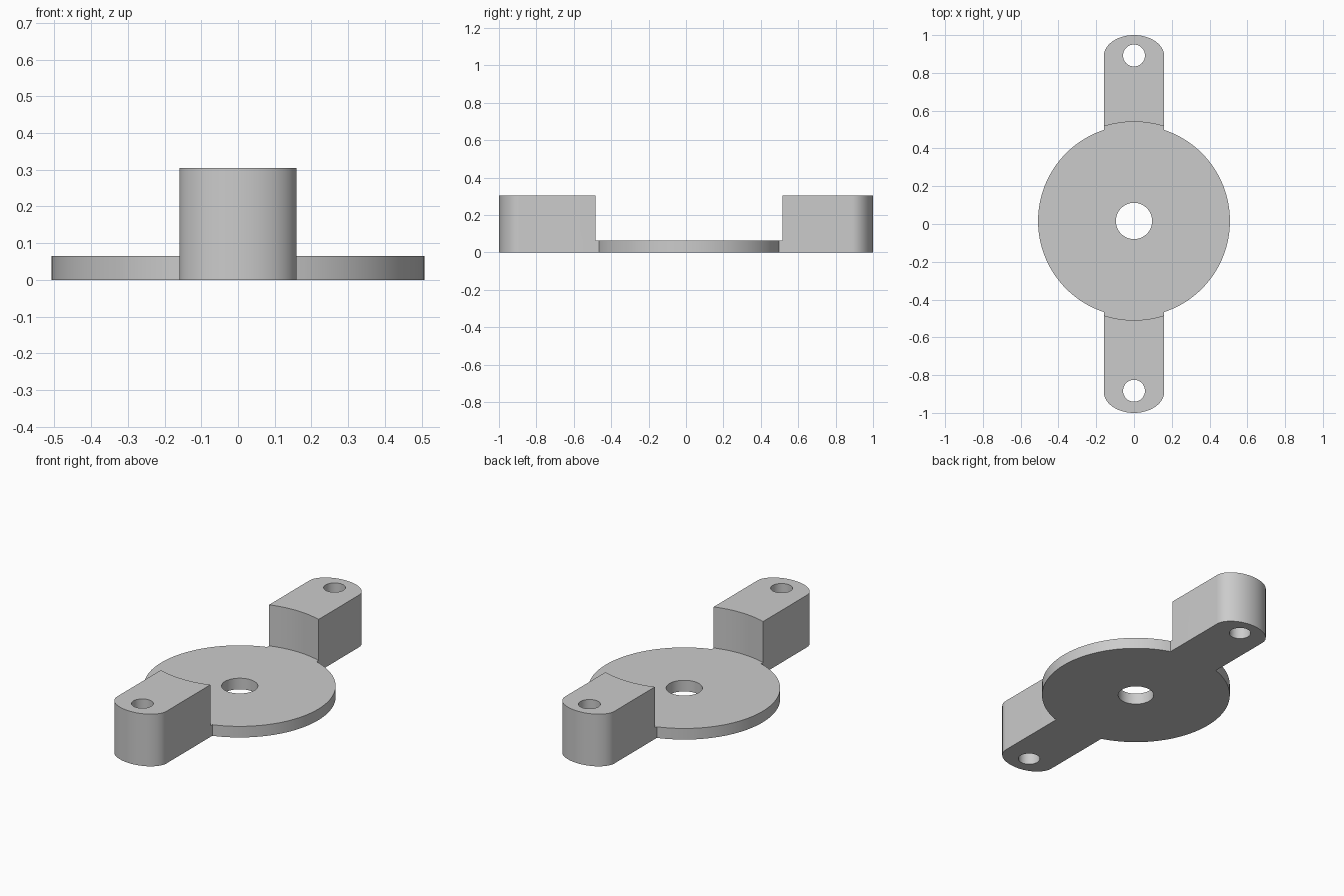
import bpy
import bmesh
import math

cube = bpy.data.objects.get("Cube")
if cube:
    bpy.data.objects.remove(cube, do_unlink=True)

CENTRE_Y = 0.016
DISC_R, CLEAR_R, BORE_R, BOLT_R = 0.508, 0.525, 0.096, 0.058
ARM_HALF, ARM_H, DISC_H = 0.16, 0.305, 0.065
ARM_END = 0.888      # where the rounded tip begins
TIP = 1.0 - ARM_END  # depth of the rounded tip

grey = bpy.data.materials.new("plain_grey")
grey.use_nodes = True
colour = (0.6, 0.6, 0.6, 1)
grey.diffuse_color = colour
grey.node_tree.nodes["Principled BSDF"].inputs["Base Color"].default_value = colour


def arc(cy, rx, ry, start, end, steps):
    """Points along an elliptical arc centred on x = 0."""
    angles = [start + (end - start) * i / steps for i in range(steps + 1)]
    return [(rx * math.cos(a), cy + ry * math.sin(a)) for a in angles]


def prism(name, outline, z0, z1):
    """Extrude a closed outline from z0 to z1."""
    bm = bmesh.new()
    base = bm.faces.new([bm.verts.new((x, y, z0)) for x, y in outline])
    top = bmesh.ops.extrude_face_region(bm, geom=[base])["geom"]
    for v in top:
        if isinstance(v, bmesh.types.BMVert):
            v.co.z = z1
    bmesh.ops.recalc_face_normals(bm, faces=bm.faces)
    mesh = bpy.data.meshes.new(name)
    bm.to_mesh(mesh)
    bm.free()
    obj = bpy.data.objects.new(name, mesh)
    bpy.context.collection.objects.link(obj)
    mesh.materials.append(grey)
    return obj


def cylinder(name, cy, r, z0, z1, sides):
    return prism(name, arc(cy, r, r, 0, math.tau, sides)[:-1], z0, z1)


# Footprint: round disc with a round-ended arm at the front and back
join = math.acos(ARM_HALF / DISC_R)
pi = math.pi
outline = (arc(CENTRE_Y, DISC_R, DISC_R, -join, join, 60)
           + arc(ARM_END, ARM_HALF, TIP, 0, pi, 40)
           + arc(CENTRE_Y, DISC_R, DISC_R, pi - join, pi + join, 60)
           + arc(-ARM_END, ARM_HALF, TIP, pi, 2 * pi, 40))
bracket = prism("mounting_bracket", outline, 0, ARM_H)

# Clearance above the disc, centre bore and bolt holes
cutters = [
    cylinder("disc_clearance", CENTRE_Y, CLEAR_R, DISC_H, 1, 160),
    cylinder("centre_bore", CENTRE_Y, BORE_R, -1, 1, 64),
    cylinder("back_bolt_hole", 0.892, BOLT_R, -1, 1, 48),
    cylinder("front_bolt_hole", -0.883, BOLT_R, -1, 1, 48),
]
bpy.ops.object.select_all(action="DESELECT")
bpy.context.view_layer.objects.active = bracket
bracket.select_set(True)
for cutter in cutters:
    cutter.hide_render = True
    mod = bracket.modifiers.new(cutter.name, "BOOLEAN")
    mod.operation = "DIFFERENCE"
    mod.solver = "EXACT"
    mod.object = cutter
    bpy.ops.object.modifier_apply(modifier=mod.name)
    bpy.data.objects.remove(cutter, do_unlink=True)

bpy.ops.object.shade_smooth_by_angle(angle=math.radians(30))
